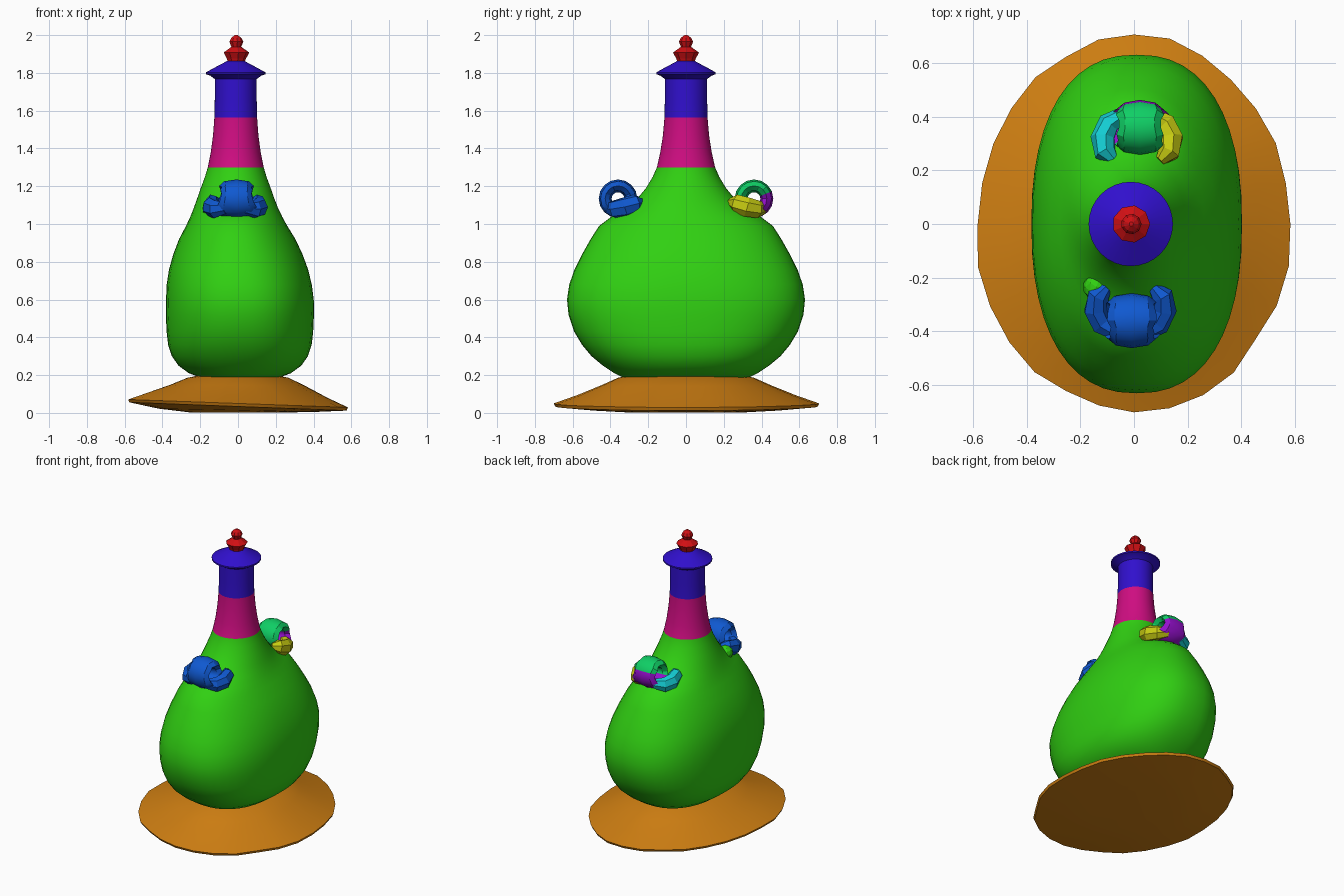
import bpy, bmesh, math, random
from mathutils import Vector

random.seed(4)
cube = bpy.data.objects.get("Cube")
if cube:
    bpy.data.objects.remove(cube)


def material(name, rgb):
    m = bpy.data.materials.new(name)
    m.use_nodes = True
    m.diffuse_color = (*rgb, 1)
    bsdf = next(n for n in m.node_tree.nodes if n.type == 'BSDF_PRINCIPLED')
    bsdf.inputs["Base Color"].default_value = (*rgb, 1)
    return m


GREEN = material("green", (0.03, 0.63, 0.006))
BROWN = material("orange brown", (0.62, 0.21, 0.006))
MAGENTA = material("magenta", (0.62, 0.004, 0.22))
INDIGO = material("indigo", (0.03, 0.005, 0.61))
RED = material("red", (0.63, 0.005, 0.007))
BLUE = material("blue", (0.005, 0.10, 0.64))
PURPLE = material("purple", (0.30, 0.005, 0.61))
TEAL = material("teal", (0.005, 0.62, 0.13))
CYAN = material("cyan", (0.007, 0.61, 0.65))
YELLOW = material("yellow", (0.58, 0.61, 0.006))


def oval(cx, rx, ry, z, n, power=2.0):
    """Horizontal superellipse ring of n points."""
    pts = []
    for i in range(n):
        a = 2 * math.pi * i / n
        c, s = math.cos(a), math.sin(a)
        pts.append(Vector((cx + rx * math.copysign(abs(c) ** (2 / power), c),
                           ry * math.copysign(abs(s) ** (2 / power), s), z)))
    return pts


def loft(name, rings, mats, rule=None, closed=False, angle=None):
    """Skin a list of rings; rule(face centre) picks the material index."""
    bm = bmesh.new()
    rows = [[bm.verts.new(p) for p in r] for r in rings]
    n = len(rows[0])
    pairs = list(zip(rows, rows[1:])) + ([(rows[-1], rows[0])] if closed else [])
    for a, b in pairs:
        for i in range(n):
            j = (i + 1) % n
            bm.faces.new((a[i], a[j], b[j], b[i]))
    if not closed:
        bm.faces.new(rows[0][::-1])
        bm.faces.new(rows[-1])
    bmesh.ops.recalc_face_normals(bm, faces=bm.faces)
    if rule:
        for f in bm.faces:
            f.material_index = rule(f.calc_center_median())
    me = bpy.data.meshes.new(name)
    bm.to_mesh(me)
    bm.free()
    for m in mats:
        me.materials.append(m)
    ob = bpy.data.objects.new(name, me)
    bpy.context.collection.objects.link(ob)
    if angle:
        bpy.ops.object.select_all(action='DESELECT')
        ob.select_set(True)
        bpy.context.view_layer.objects.active = ob
        bpy.ops.object.shade_smooth_by_angle(angle=math.radians(angle))
    return ob


# Flask: flattened oval belly running up into a round neck (z, half width, half depth)
profile = [(0.18, 0.19, 0.32), (0.21, 0.27, 0.38), (0.25, 0.325, 0.44), (0.30, 0.36, 0.50),
           (0.36, 0.38, 0.55), (0.43, 0.388, 0.592), (0.52, 0.392, 0.622), (0.60, 0.391, 0.63),
           (0.68, 0.384, 0.618), (0.76, 0.368, 0.59), (0.84, 0.342, 0.55), (0.92, 0.308, 0.505),
           (0.99, 0.268, 0.46), (1.035, 0.245, 0.40), (1.08, 0.225, 0.32), (1.13, 0.206, 0.262),
           (1.19, 0.185, 0.212), (1.25, 0.163, 0.176), (1.30, 0.148, 0.154), (1.38, 0.132, 0.136),
           (1.47, 0.120, 0.122), (1.565, 0.113, 0.114), (1.66, 0.111, 0.112), (1.775, 0.111, 0.112)]
rings = []
for z, rx, ry in profile:
    k = min(1, max(0, (z - 0.6) / 0.5))
    rings.append(oval(0.01 - 0.022 * k, rx, ry, z, 48, 2.35 - 0.35 * k))
loft("flask_body", rings, [GREEN, MAGENTA, INDIGO],
     lambda c: 0 if c.z < 1.30 else 1 if c.z < 1.565 else 2, angle=40)

# Flared lip and stopper
loft("neck_lip", [oval(-0.012, r, r, z, 32) for z, r in
                  [(1.765, 0.108), (1.785, 0.135), (1.793, 0.157), (1.803, 0.157),
                   (1.83, 0.108), (1.85, 0.07), (1.864, 0.045)]], [INDIGO], angle=35)
loft("stopper_knob", [oval(-0.01, r, r, z, 9) for z, r in
                      [(1.855, 0.045), (1.875, 0.052), (1.908, 0.070), (1.925, 0.045),
                       (1.938, 0.027), (1.965, 0.038), (1.985, 0.028), (2.0, 0.008)]], [RED])

# Base: shallow uneven mound with a tilted rim and a slightly bulging underside
N = 28
jitter = [random.uniform(0.975, 1.01) for _ in range(N)]


def base_ring(rx, ry, height, tilt, rough):
    pts = oval(0, rx, ry, 0, N)
    for p, j in zip(pts, jitter):
        p.xy = p.xy * (1 + (j - 1) * rough)
        p.z = height - tilt * p.x
    return pts


loft("base", [base_ring(0.25, 0.3, 0.002, 0, 0), base_ring(0.42, 0.5, 0.014, 0.02, 0),
              base_ring(0.585, 0.695, 0.034, 0.038, 1), base_ring(0.592, 0.703, 0.05, 0.036, 1),
              base_ring(0.48, 0.575, 0.095, 0.03, 1), base_ring(0.36, 0.45, 0.146, 0.01, 0.5),
              base_ring(0.27, 0.36, 0.186, 0, 0.5), base_ring(0.20, 0.29, 0.2, 0, 0)],
     [BROWN], angle=30)

# Curled handles: a broad ring with a side scroll on each flank
CU, CZ, R = 0.36, 1.134, 0.068


def curl(name, sign, cx, mats, rule=None):
    rings = []
    for i in range(16):
        t = 2 * math.pi * i / 16
        out = math.cos(t)
        width = 0.085 + 0.03 * max(0, -math.sin(t)) + random.uniform(-0.008, 0.008)
        ring = []
        for k in range(8):
            a = 2 * math.pi * k / 8
            r = R + 0.034 * math.sin(a)
            ring.append(Vector((cx + width * math.cos(a), sign * (CU + r * out),
                                CZ + r * math.sin(t))))
        rings.append(ring)
    loft(name, rings, mats, rule, closed=True, angle=30)


def scroll(name, side, sign, cx, mat):
    path = [(0.05, 0.41, 1.085, 0.028), (0.105, 0.375, 1.078, 0.042),
            (0.128, 0.32, 1.09, 0.046), (0.118, 0.265, 1.11, 0.042), (0.085, 0.235, 1.115, 0.02)]
    pts = [Vector((cx + side * x, sign * u, z)) for x, u, z, _ in path]
    rings = []
    for i, p in enumerate(pts):
        d = pts[min(i + 1, len(pts) - 1)] - pts[max(i - 1, 0)]
        across = d.cross(Vector((0, 0, 1))).normalized()
        up = across.cross(d).normalized()
        r = path[i][3]
        rings.append([p + r * (across * math.cos(a) + 1.15 * up * math.sin(a))
                      for a in [2 * math.pi * k / 7 for k in range(7)]])
    loft(name, rings, [mat])


def rear_colour(c):
    t = math.degrees(math.atan2(c.z - CZ, c.y - CU)) % 360
    return 0 if 30 < t < 205 else 1


curl("front_handle_ring", -1, -0.008, [BLUE])
curl("rear_handle_ring", 1, 0.022, [TEAL, PURPLE], rear_colour)
scroll("front_handle_scroll_left", 1, -1, -0.015, BLUE)
scroll("front_handle_scroll_right", -1, -1, -0.015, BLUE)
scroll("rear_handle_scroll_left", 1, 1, 0.012, YELLOW)
scroll("rear_handle_scroll_right", -1, 1, 0.012, CYAN)

# Lump on the shoulder beside the front handle
bpy.ops.mesh.primitive_ico_sphere_add(subdivisions=2, radius=0.05, location=(-0.14, -0.235, 1.085))
lump = bpy.context.object
lump.name = "shoulder_lump"
lump.data.materials.append(GREEN)
